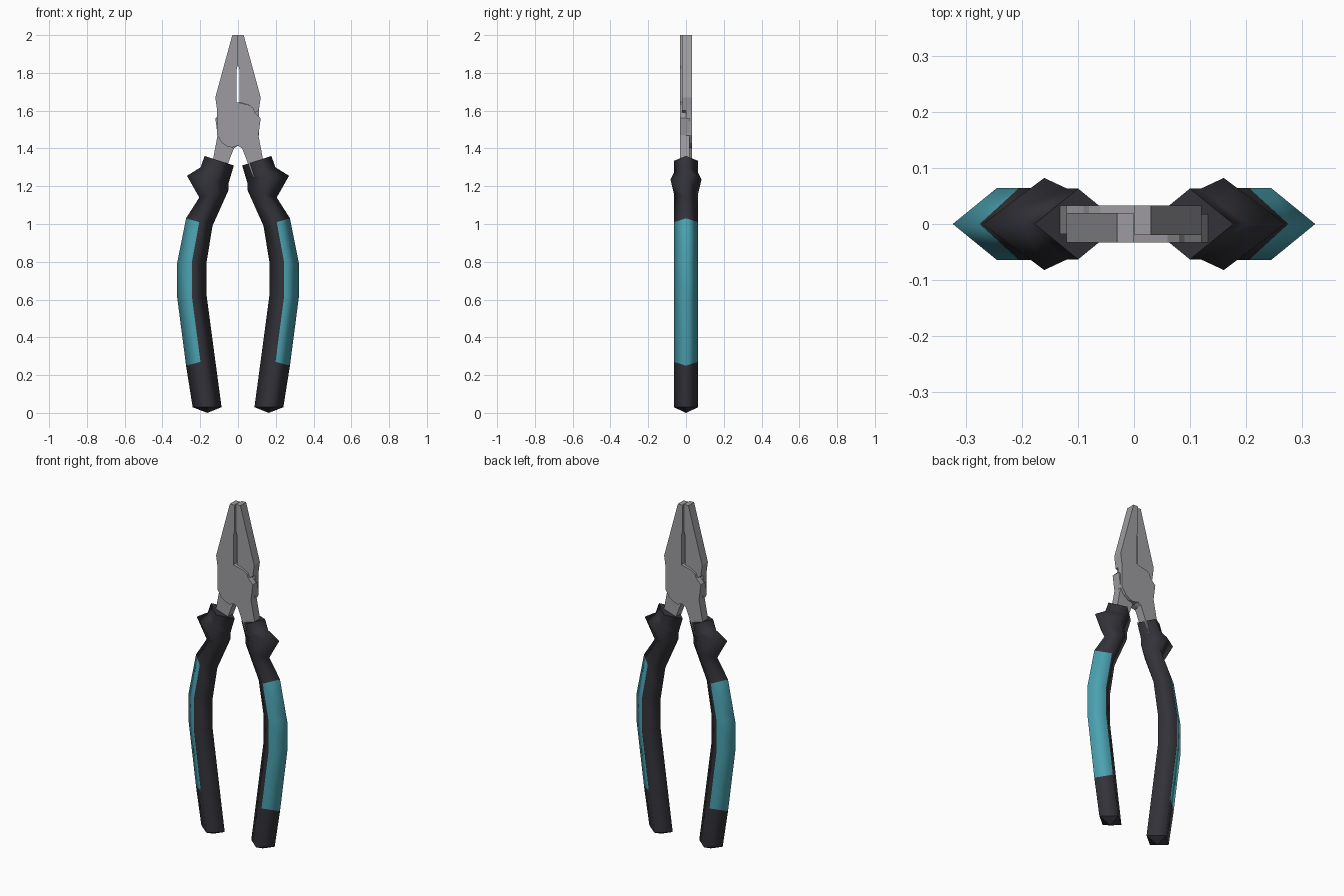
import bpy
import bmesh

if "Cube" in bpy.data.objects:
    bpy.data.objects.remove(bpy.data.objects["Cube"], do_unlink=True)


def material(name, rgb):
    mat = bpy.data.materials.new(name)
    mat.use_nodes = True
    colour = (*rgb, 1.0)
    mat.diffuse_color = colour
    mat.node_tree.nodes["Principled BSDF"].inputs["Base Color"].default_value = colour
    return mat


STEEL = material("steel_grey", (0.34, 0.33, 0.35))
RUBBER = material("dark_rubber", (0.033, 0.032, 0.04))
TEAL = material("teal_grip", (0.07, 0.36, 0.44))


def finish(bm, name, mats):
    bmesh.ops.recalc_face_normals(bm, faces=bm.faces)
    mesh = bpy.data.meshes.new(name)
    bm.to_mesh(mesh)
    bm.free()
    for mat in mats:
        mesh.materials.append(mat)
    obj = bpy.data.objects.new(name, mesh)
    bpy.context.collection.objects.link(obj)
    return obj


def add_plate(bm, outline, y0, y1, side):
    """Extrude an x-z outline in y; side -1 turns it half round about z."""
    face = bm.faces.new([bm.verts.new((side * x, side * y0, z)) for x, z in outline])
    back = bmesh.ops.extrude_face_region(bm, geom=[face])["geom"]
    moved = [v for v in back if isinstance(v, bmesh.types.BMVert)]
    bmesh.ops.translate(bm, verts=moved, vec=(0, side * (y1 - y0), 0))


# Steel half: jaw on one side, pivot plate, tang on the other side
JAW_OUTER = [(-.001, 2.0), (-.03, 2.0), (-.12, 1.67), (-.11, 1.6)]
JAW_INNER = [(-.007, 1.645), (-.007, 1.82), (-.001, 1.84)]
PIVOT_LEFT = [(-.11, 1.47), (-.085, 1.43), (-.055, 1.41), (-.03, 1.405), (0, 1.415)]
TANG = [(.022, 1.4), (.08, 1.25), (.15, 1.25), (.108, 1.47), (.12, 1.56)]
PIVOT_TOP = [(.09, 1.59), (.08, 1.615), (.06, 1.63)]


def steel_half(name, side):
    bm = bmesh.new()
    add_plate(bm, JAW_OUTER + PIVOT_LEFT + TANG + PIVOT_TOP + JAW_INNER, -.033, 0, side)
    add_plate(bm, JAW_OUTER + [(-.09, 1.59), (-.06, 1.63)] + JAW_INNER, 0, .02, side)
    add_plate(bm, TANG + [(.1, 1.55), (.085, 1.43)], 0, .018, side)
    return finish(bm, name, [STEEL])


# Handle stations: outer x, outer z, inner x, inner z, half depth
STATIONS = [
    (.177, 1.36, .022, 1.31, .063),
    (.198, 1.30, .04, 1.25, .063),
    (.27, 1.255, .05, 1.215, .082),
    (.205, 1.14, .05, 1.18, .064),
    (.275, 1.03, .135, .99, .064),
    (.323, .79, .166, .80, .064),
    (.323, .62, .166, .62, .064),
    (.275, .25, .122, .29, .064),
    (.24, .03, .087, .03, .064),
]
TEAL_SPAN = range(4, 7)


def handle(name, side):
    bm = bmesh.new()
    rings = []
    for ox, oz, ix, iz, d in STATIONS:
        mx, mz = (ox + ix) / 2, (oz + iz) / 2
        pts = [(ox, 0, oz), (mx, d, mz), (ix, 0, iz), (mx, -d, mz)]
        rings.append([bm.verts.new((side * x, side * y, z)) for x, y, z in pts])
    # Diamond sleeve with teal on the two outward faces of the grip
    for i, (a, b) in enumerate(zip(rings, rings[1:])):
        for k in range(4):
            n = (k + 1) % 4
            face = bm.faces.new((a[k], a[n], b[n], b[k]))
            face.smooth = True
            if i in TEAL_SPAN and k in (0, 3):
                face.material_index = 1
    # Flat top and shallow pointed foot
    bm.faces.new(rings[0])
    tip = bm.verts.new((side * .163, 0, 0))
    for k in range(4):
        bm.faces.new((rings[-1][k], rings[-1][(k + 1) % 4], tip))
    return finish(bm, name, [RUBBER, TEAL])


for label, side in (("left", 1), ("right", -1)):
    handle(label + "_handle", side)
    # The plate with the left tang carries the right jaw, and the reverse
    steel_half(label + "_tang_and_opposite_jaw", side)
